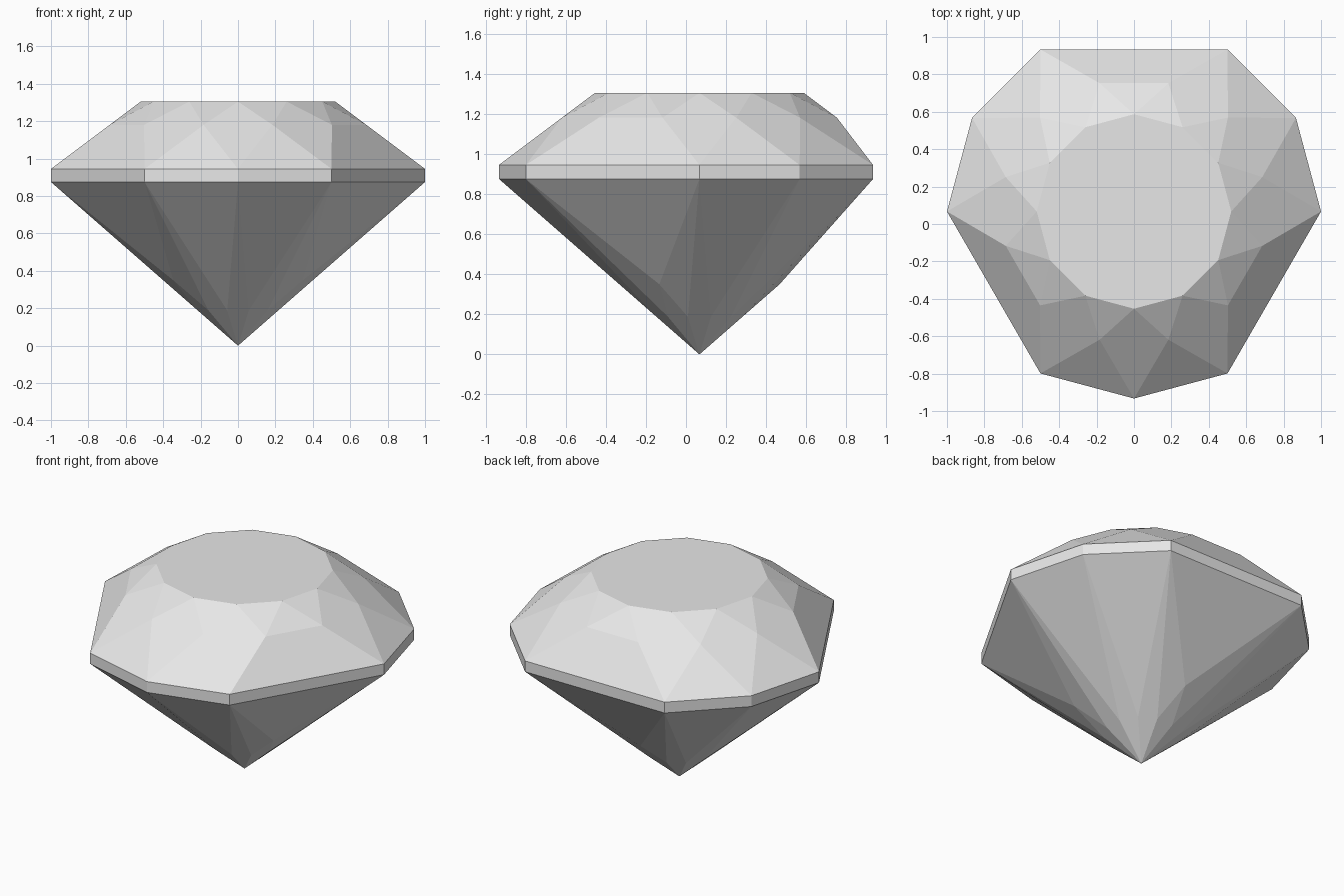
import bpy
import bmesh
from math import sin, cos, radians

cube = bpy.data.objects.get("Cube")
if cube:
    bpy.data.objects.remove(cube, do_unlink=True)

CENTRE_Y = 0.067
GIRDLE_LOW, GIRDLE_HIGH, TABLE_Z = 0.875, 0.945, 1.305
TABLE_R, CROWN_R, PAVILION_R, CLIP_R = 0.52, 0.71, 0.222, 0.4
CROWN_SLOPE = (TABLE_Z - GIRDLE_HIGH) / (1 - TABLE_R)

CORNERS = range(0, 360, 30)
BETWEEN = range(15, 360, 30)
CLIPPED = (90, 210, 330)          # girdle corners that are cut away
KEPT = [a for a in CORNERS if a not in CLIPPED]


def ring(radius, z, angles):
    return [(radius * cos(radians(a)), CENTRE_Y + radius * sin(radians(a)), z)
            for a in angles]


# Heights that keep the kite facets flat
half = cos(radians(15))
crown_z = GIRDLE_HIGH + CROWN_SLOPE * (1 - CROWN_R * half)
pavilion_z = GIRDLE_LOW * PAVILION_R * half

# Corners of the cut stone, from the table down to the point
points = ring(TABLE_R, TABLE_Z, CORNERS)
points += ring(CROWN_R, crown_z, BETWEEN)
points += ring(1, GIRDLE_HIGH, KEPT)
points += ring(1, GIRDLE_LOW, KEPT)
points += ring(CLIP_R, GIRDLE_LOW * CLIP_R, CLIPPED)
points += ring(PAVILION_R, pavilion_z, BETWEEN)
points.append((0, CENTRE_Y, 0))

# Wrap the corners in flat facets and merge coplanar triangles
bm = bmesh.new()
for p in points:
    bm.verts.new(p)
bmesh.ops.convex_hull(bm, input=bm.verts[:])
bmesh.ops.dissolve_limit(bm, angle_limit=radians(0.5),
                         verts=bm.verts[:], edges=bm.edges[:])
bmesh.ops.recalc_face_normals(bm, faces=bm.faces[:])
mesh = bpy.data.meshes.new("cut_gem")
bm.to_mesh(mesh)
bm.free()

# Pale grey stone
grey = bpy.data.materials.new("pale_grey")
grey.use_nodes = True
colour = (0.8, 0.8, 0.8, 1)
grey.diffuse_color = colour
grey.node_tree.nodes["Principled BSDF"].inputs["Base Color"].default_value = colour
mesh.materials.append(grey)

gem = bpy.data.objects.new("cut_gem", mesh)
bpy.context.collection.objects.link(gem)
